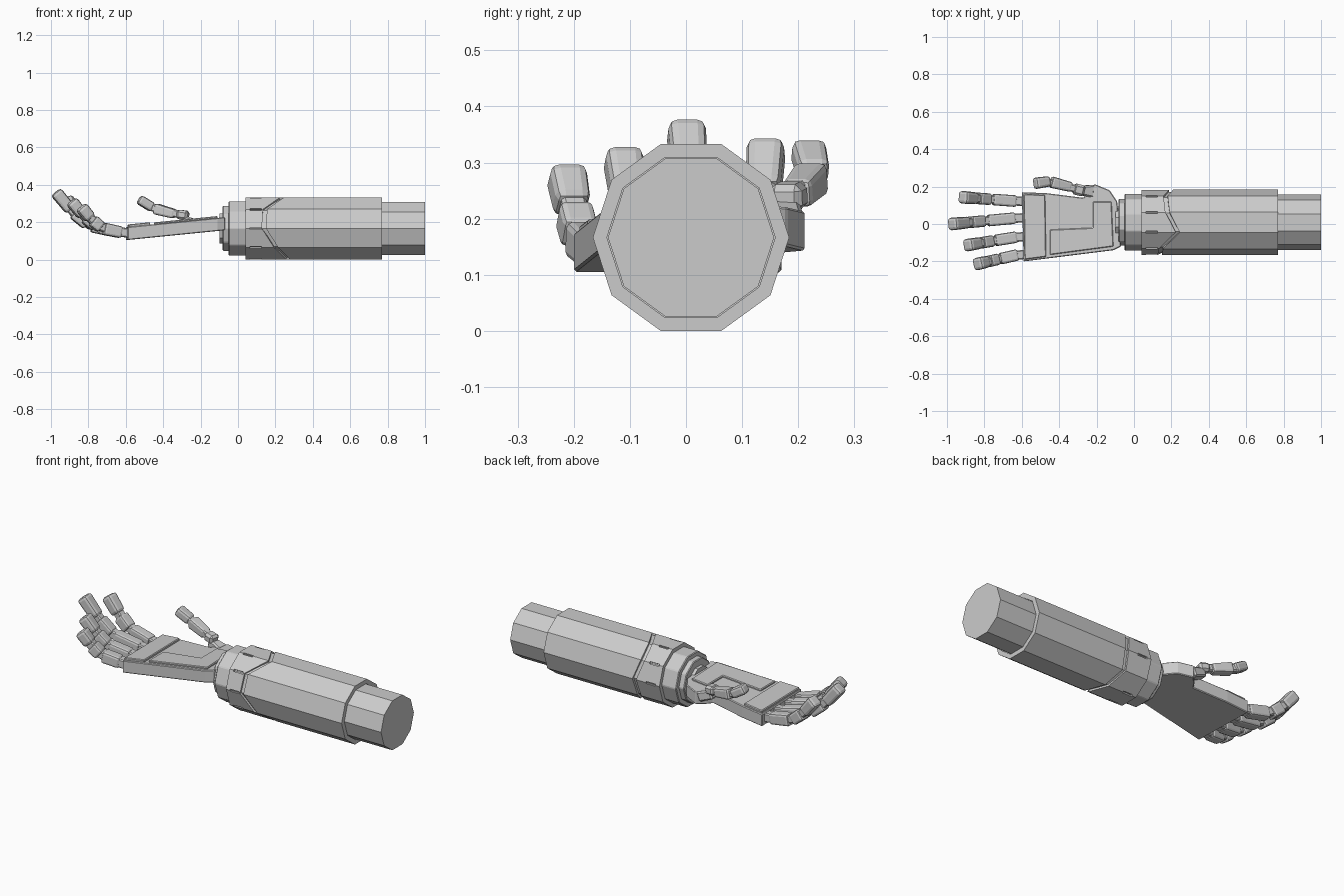
import bpy, bmesh
from math import cos, sin, radians
from mathutils import Vector

cube = bpy.data.objects.get("Cube")
if cube:
    bpy.data.objects.remove(cube, do_unlink=True)

AXIS_Y, AXIS_Z = 0.009, 0.1665
SIDES = 10


def finish(name, bm, bevel=0, segments=1):
    bmesh.ops.recalc_face_normals(bm, faces=bm.faces)
    mesh = bpy.data.meshes.new(name)
    bm.to_mesh(mesh)
    bm.free()
    obj = bpy.data.objects.new(name, mesh)
    bpy.context.collection.objects.link(obj)
    if bevel:
        mod = obj.modifiers.new("Bevel", "BEVEL")
        mod.width, mod.segments, mod.limit_method = bevel, segments, "ANGLE"
    return obj


def ring(bm, radius, xs):
    """Ten-sided ring around the arm axis, one x per corner."""
    return [bm.verts.new((x, AXIS_Y + radius * cos(radians(36 * k)),
                          AXIS_Z + radius * sin(radians(36 * k))))
            for k, x in enumerate(xs)]


def bridge(bm, a, b):
    for k in range(SIDES):
        n = (k + 1) % SIDES
        bm.faces.new((a[k], a[n], b[n], b[k]))


def prism(name, radius, x0, x1, bevel=0):
    bm = bmesh.new()
    a, b = ring(bm, radius, [x0] * SIDES), ring(bm, radius, [x1] * SIDES)
    bridge(bm, a, b)
    bm.faces.new(a)
    bm.faces.new(b)
    return finish(name, bm, bevel)


def tube(name, outer, inner, starts, ends):
    bm = bmesh.new()
    loops = [ring(bm, r, xs) for r, xs in
             ((outer, starts), (outer, ends), (inner, ends), (inner, starts))]
    for i in range(4):
        bridge(bm, loops[i], loops[(i + 1) % 4])
    return finish(name, bm)


def plate(name, outline, low, high, bevel=0.004):
    """Extruded outline lying on the sloping plane of the palm."""
    bm = bmesh.new()
    rows = [[bm.verts.new((x, y, 0.164 + 0.1 * x + h)) for x, y in outline]
            for h in (low, high)]
    for row in rows:
        bm.faces.new(row)
    for k in range(len(outline)):
        n = (k + 1) % len(outline)
        bm.faces.new((rows[0][k], rows[0][n], rows[1][n], rows[1][k]))
    return finish(name, bm, bevel)


def segment(name, p, q, start, end, bevel=0.012, segments=1):
    """Tapered block from p to q; start and end are (width, thickness)."""
    p, q = Vector(p), Vector(q)
    along = (q - p).normalized()
    side = Vector((0, 0, 1)).cross(along).normalized()
    up = along.cross(side)
    bm = bmesh.new()
    bmesh.ops.create_cube(bm, size=1)
    for v in bm.verts:
        origin, size = (p, start) if v.co.x < 0 else (q, end)
        v.co = origin + side * v.co.y * size[0] + up * v.co.z * size[1]
    return finish(name, bm, bevel, segments)


# Arm: core, stub and stepped wrist collars
prism("arm_core", 0.163, 0.045, 0.765)
prism("upper_stub", 0.148, 0.7, 1.0)
prism("wrist_collar", 0.152, -0.05, 0.06, 0.004)
prism("wrist_ring", 0.126, -0.082, -0.04, 0.004)
prism("wrist_joint", 0.085, -0.1, -0.06)

# Forearm shell and cuff, separated by a zigzag groove
edge = [0.21, 0.18, 0.19, 0.245, 0.155, 0.15, 0.215, 0.28, 0.24, 0.2]
tube("forearm_shell", 0.175, 0.15, edge, [0.77] * SIDES)
cuff = tube("wrist_cuff", 0.174, 0.15, [0.04] * SIDES, [x - 0.022 for x in edge])

# Narrow slots along the cuff corners
bm = bmesh.new()
for k in range(SIDES):
    a = radians(36 * k)
    made = bmesh.ops.create_cube(bm, size=1)["verts"]
    for v in made:
        r, t = 0.172 + v.co.z * 0.02, v.co.y * 0.012
        v.co = (0.095 + v.co.x * 0.06, AXIS_Y + r * cos(a) - t * sin(a),
                AXIS_Z + r * sin(a) + t * cos(a))
slots = finish("cuff_slot_cutter", bm)
slots.hide_render = True
slots.hide_set(True)
cut = cuff.modifiers.new("Slots", "BOOLEAN")
cut.operation, cut.solver, cut.object = "DIFFERENCE", "EXACT", slots

# Palm slab with raised plates
plate("palm", [(-0.6, 0.17), (-0.47, 0.165), (-0.27, 0.14), (-0.25, 0.17),
               (-0.21, 0.213), (-0.13, 0.18), (-0.09, 0.12), (-0.07, -0.12),
               (-0.11, -0.14), (-0.59, -0.2)], 0, 0.07)
plate("knuckle_plate", [(-0.59, 0.16), (-0.475, 0.155), (-0.47, -0.175),
                        (-0.585, -0.19)], 0.06, 0.083)
plate("back_plate", [(-0.22, 0.12), (-0.12, 0.12), (-0.11, -0.12),
                     (-0.45, -0.165), (-0.45, -0.03), (-0.22, -0.02)], 0.06, 0.08)

# Fingers: root, three blocks and narrower knuckles along one curl
CURL = [(0.0, 0.0), (0.035, 0.008), (0.2, 0.042), (0.287, 0.116), (0.374, 0.222)]
FINGERS = {"index": (0.12, 0.143, 0.85), "middle": (0.035, 0.0, 1.0),
           "ring": (-0.065, -0.113, 0.78), "little": (-0.16, -0.214, 0.64)}
for label, (y0, y1, scale) in FINGERS.items():
    pts = [Vector((-0.6 - s * scale, y0 + (y1 - y0) * s / 0.374, 0.14 + h * scale))
           for s, h in CURL]
    segment(label + "_root", pts[0] + Vector((0.03, 0, 0)), pts[1].lerp(pts[2], 0.2),
            (0.05, 0.05), (0.05, 0.05), 0.006)
    for i, part in enumerate(("base", "mid", "tip"), 1):
        p = pts[i].lerp(pts[i + 1], 0.08 if i > 1 else 0)
        q = pts[i].lerp(pts[i + 1], 0.9 if i < 3 else 1)
        w = 0.068 if part == "tip" else 0.062
        segment(f"{label}_{part}", p, q, (0.062, 0.062), (w, 0.066),
                0.016 if part == "tip" else 0.012, 2)
        if i > 1:
            segment(f"{label}_knuckle_{i - 1}", pts[i].lerp(pts[i - 1], 0.3),
                    pts[i].lerp(pts[i + 1], 0.3), (0.045, 0.045), (0.045, 0.045), 0.006)

# Thumb: mount, swivel joint and two blocks
segment("thumb_mount", (-0.22, 0.175, 0.185), (-0.3, 0.18, 0.215),
        (0.07, 0.055), (0.045, 0.05), 0.008)
segment("thumb_joint", (-0.265, 0.175, 0.235), (-0.325, 0.19, 0.243),
        (0.06, 0.05), (0.06, 0.05), 0.012)
segment("thumb_link", (-0.3, 0.185, 0.238), (-0.48, 0.228, 0.285),
        (0.04, 0.04), (0.04, 0.04), 0.006)
segment("thumb_base", (-0.335, 0.197, 0.243), (-0.445, 0.225, 0.273),
        (0.052, 0.05), (0.062, 0.06), 0.012, 2)
segment("thumb_tip", (-0.455, 0.228, 0.277), (-0.53, 0.217, 0.323),
        (0.055, 0.052), (0.062, 0.052), 0.014, 2)
